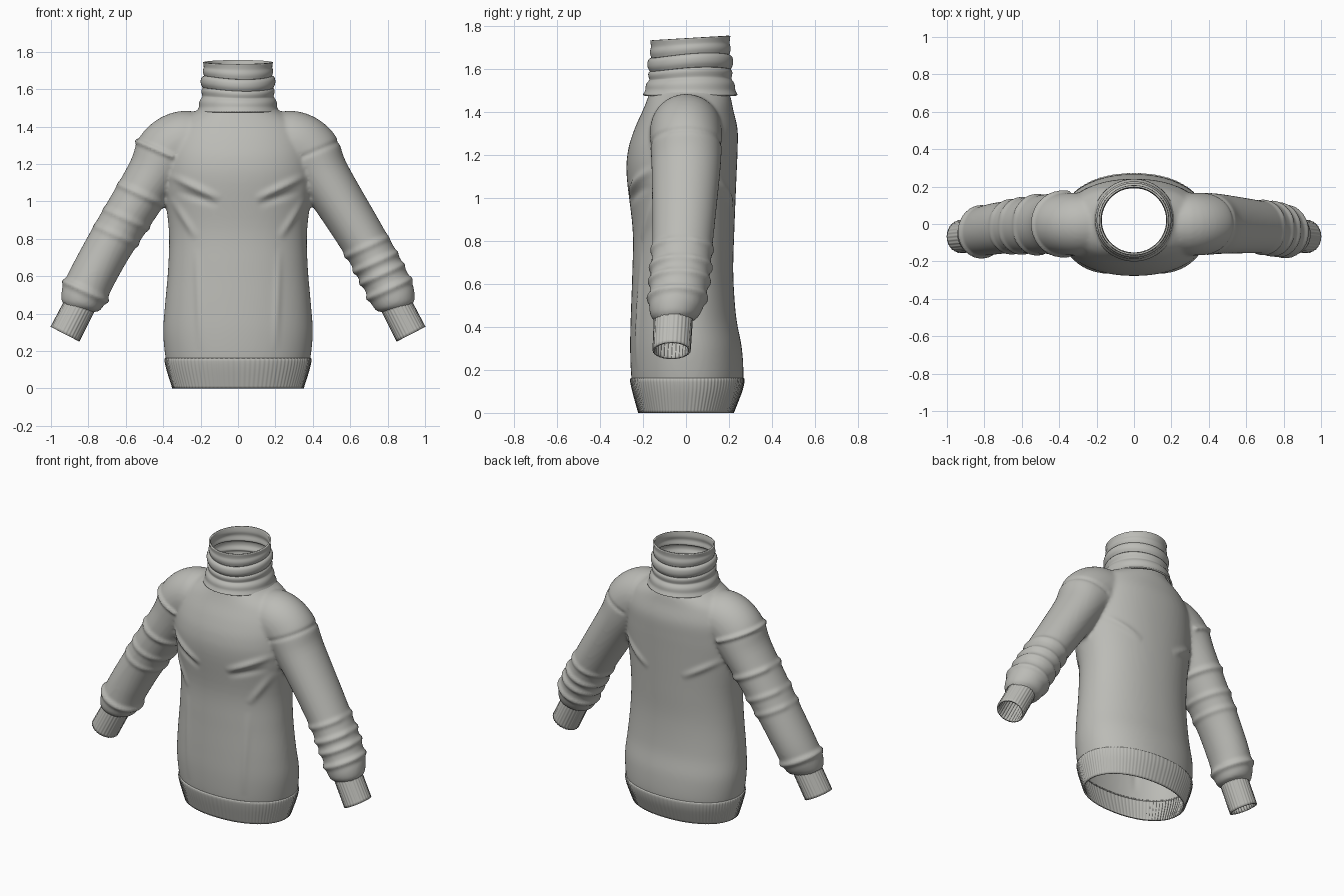
import bpy, bmesh, math
from mathutils import Vector

cube = bpy.data.objects.get("Cube")
if cube:
    bpy.data.objects.remove(cube, do_unlink=True)

wool = bpy.data.materials.new("grey_wool")
wool.use_nodes = True
wool.diffuse_color = (.5, .5, .47, 1)
bsdf = next(n for n in wool.node_tree.nodes if n.type == 'BSDF_PRINCIPLED')
bsdf.inputs["Base Color"].default_value = wool.diffuse_color
bsdf.inputs["Roughness"].default_value = .9


def spline(rows, steps):
    """Catmull-Rom through table rows, column by column."""
    out = []
    last = len(rows) - 1
    for i in range(last):
        a, b, c, d = (rows[min(max(k, 0), last)] for k in range(i - 1, i + 3))
        for s in range(steps):
            t = s / steps
            out.append([q + t / 2 * (r - p + t * (2 * p - 5 * q + 4 * r - u + t * (3 * (q - r) + u - p)))
                        for p, q, r, u in zip(a, b, c, d)])
    return out + [list(rows[-1])]


def oval(z, half_width, front, back, n=96, power=2.15, ribs=0, rib_depth=0):
    """Horizontal rounded section, with optional knitted ribs."""
    points = []
    for k in range(n):
        a = math.tau * k / n
        c, s = math.cos(a), math.sin(a)
        grow = 1 + rib_depth * math.cos(ribs * a)
        x = math.copysign(abs(c) ** (2 / power), c) * half_width * grow
        y = math.copysign(abs(s) ** (2 / power), s) * (back - front) / 2 * grow
        points.append(Vector((x, y + (front + back) / 2, z)))
    return points


def tube_rings(rows, side, n=64, ribs=0, rib_depth=0):
    """Sections square to a path; rows are x, y, z, in-plane radius, depth radius."""
    rings = []
    for i, (x, y, z, radius, depth) in enumerate(rows):
        before, after = rows[max(i - 1, 0)], rows[min(i + 1, len(rows) - 1)]
        along = Vector((after[0] - before[0], 0, after[2] - before[2])).normalized()
        across = Vector((-along.z, 0, along.x))
        ring = []
        for k in range(n):
            t = math.tau * k / n
            grow = 1 + rib_depth * math.cos(ribs * t)
            offset = across * radius * math.cos(t) + Vector((0, depth * math.sin(t), 0))
            p = Vector((x, y, z)) + offset * grow
            p.x *= side
            ring.append(p)
        rings.append(ring)
    return rings


def loft(bm, rings, capped=False):
    loops = [[bm.verts.new(p) for p in ring] for ring in rings]
    faces = []
    for low, high in zip(loops, loops[1:]):
        for k in range(len(low)):
            j = (k + 1) % len(low)
            faces.append(bm.faces.new((low[k], low[j], high[j], high[k])))
    if capped:
        faces += [bm.faces.new(loops[0]), bm.faces.new(loops[-1])]
    bmesh.ops.recalc_face_normals(bm, faces=faces)


def make_object(name, bm):
    mesh = bpy.data.meshes.new(name)
    bm.to_mesh(mesh)
    bm.free()
    mesh.materials.append(wool)
    mesh.polygons.foreach_set("use_smooth", [True] * len(mesh.polygons))
    obj = bpy.data.objects.new(name, mesh)
    bpy.context.collection.objects.link(obj)
    return obj


def knit_band(name, rings):
    bm = bmesh.new()
    loft(bm, rings)
    shell = make_object(name, bm).modifiers.new("thickness", 'SOLIDIFY')
    shell.thickness = .01
    shell.offset = -1


# Torso: height, half width, front, back
torso = [(.1, .37, -.24, .25), (.16, .387, -.254, .267), (.3, .4, -.26, .26),
         (.45, .39, -.257, .233), (.65, .373, -.25, .22), (.85, .37, -.248, .225),
         (1.1, .4, -.276, .235), (1.22, .4, -.27, .24), (1.32, .385, -.24, .24),
         (1.41, .34, -.2, .22), (1.46, .27, -.18, .21), (1.49, .215, -.17, .2),
         (1.53, .183, -.155, .19), (1.58, .175, -.15, .185)]
# Sleeve: centre, in-plane radius, depth radius
sleeve = [(.15, .01, 1.3, .14, .15), (.28, 0, 1.318, .168, .166), (.38, 0, 1.25, .175, .166),
          (.46, 0, 1.13, .142, .16), (.66, -.015, .81, .126, .142), (.77, -.03, .615, .123, .136),
          (.825, -.045, .5, .122, .127), (.85, -.055, .45, .105, .108),
          (.857, -.06, .43, .08, .082), (.875, -.063, .39, .07, .07)]

bm = bmesh.new()
loft(bm, [oval(*row) for row in spline(torso, 5)], capped=True)
for side in (-1, 1):
    loft(bm, tube_rings(spline(sleeve, 6), side), capped=True)
draft = make_object("draft", bm)

# Fuse torso and sleeves into one soft knitted surface
fuse = draft.modifiers.new("fuse", 'REMESH')
fuse.mode = 'VOXEL'
fuse.voxel_size = .011
soften = draft.modifiers.new("soften", 'SMOOTH')
soften.factor = .5
soften.iterations = 8
bpy.context.view_layer.update()
fused = bpy.data.meshes.new_from_object(draft.evaluated_get(bpy.context.evaluated_depsgraph_get()))
bpy.data.objects.remove(draft, do_unlink=True)
bm = bmesh.new()
bm.from_mesh(fused)
bpy.data.meshes.remove(fused)

# Open the neck, the waist and the wrists
for height, up in ((1.53, 1), (.15, -1)):
    bmesh.ops.bisect_plane(bm, geom=bm.verts[:] + bm.edges[:] + bm.faces[:],
                           plane_co=(0, 0, height), plane_no=(0, 0, up), clear_outer=True)
wrist, along_cuff = Vector((.86, 0, .42)), Vector((.46, 0, -.89))
ends = []
for face in bm.faces:
    centre = face.calc_center_median()
    centre.x = abs(centre.x)
    if centre.x > .6 and (centre - wrist).dot(along_cuff) > 0:
        ends.append(face)
bmesh.ops.delete(bm, geom=ends, context='FACES')

# Folds: start, end, height, width, facing (-1 front, 1 back, 0 all round)
folds = []
for side in (-1, 1):
    # Drag lines from the armpits, front and back, and the long front pleats
    for x1, z1, x2, z2, height, facing in ((.37, 1.14, .09, 1.01, .016, -1), (.34, 1.06, .1, .98, -.009, -1),
                                           (.36, 1.02, .22, .8, .012, -1), (.22, .75, .2, .2, .007, -1),
                                           (.36, 1.1, .12, .96, .012, 1)):
        folds.append((Vector((side * x1, z1)), Vector((side * x2, z2)), height, .02, facing))
    # Shoulder seam, standing proud on the right
    folds.append((Vector((side * .35, 1.24)), Vector((side * .56, 1.33)),
                  .014 if side < 0 else -.006, .014, 0))
# Bunched rings around each sleeve: how far down, height
arm_top, arm_end, half_ring = Vector((.46, 1.13)), Vector((.825, .5)), Vector((.11, .05))
bunches = {1: ((.6, .009), (.73, .012), (.83, .012), (.95, .013)),
           -1: ((.15, .011), (.36, .008), (.5, .007), (.97, .014))}
for side, rings in bunches.items():
    for t, height in rings:
        middle = arm_top.lerp(arm_end, t)
        start, end = middle - half_ring, middle + half_ring
        start.x *= side
        end.x *= side
        folds.append((start, end, height, .018, 0))

bm.normal_update()
moves = []
for v in bm.verts:
    shift = 0
    for start, end, height, width, facing in folds:
        run, rel = end - start, v.co.xz - start
        t = min(max(rel.dot(run) / run.length_squared, 0), 1)
        bump = height * math.exp(-((rel - run * t).length / width) ** 2)
        if facing:
            bump *= max(0, v.normal.y * facing) * 4 * t * (1 - t)
        shift += bump
    moves.append(v.normal * shift)
for v, move in zip(bm.verts, moves):
    v.co += move
make_object("sweater_body", bm)

# Ribbed waistband with a raised seam on top
hem = [(0, .35, -.222, .222), (.05, .366, -.236, .242), (.11, .384, -.252, .264),
       (.155, .392, -.26, .272), (.162, .384, -.252, .264)]
knit_band("waistband", [oval(*row, n=480, ribs=96, rib_depth=.004) for row in spline(hem, 3)])

# Ribbed cuffs
cuff = [(.84, -.058, .455, .084, .09), (.925, -.067, .29, .086, .088)]
for side, name in ((1, "left_cuff"), (-1, "right_cuff")):
    knit_band(name, tube_rings(spline(cuff, 8), side, n=168, ribs=28, rib_depth=.014))

# Rolled collar: height, radius; the rim rises towards the back
collar = [(1.475, .212), (1.5, .2), (1.53, .196), (1.555, .181), (1.585, .186), (1.6, .178),
          (1.625, .189), (1.65, .187), (1.662, .172), (1.69, .178), (1.715, .173), (1.745, .177)]
rings = []
for z, radius in spline(collar, 4):
    ring = oval(z, radius, .02 - radius, .02 + radius, power=2)
    lean = min(max((z - 1.5) / .24, 0), 1)
    for k, p in enumerate(ring):
        wave = math.sin(math.pi * lean) * math.sin(2 * math.tau * k / len(ring) + 1)
        p.z += lean * .06 * (p.y - .02) + .008 * wave
    rings.append(ring)
knit_band("collar", rings)
